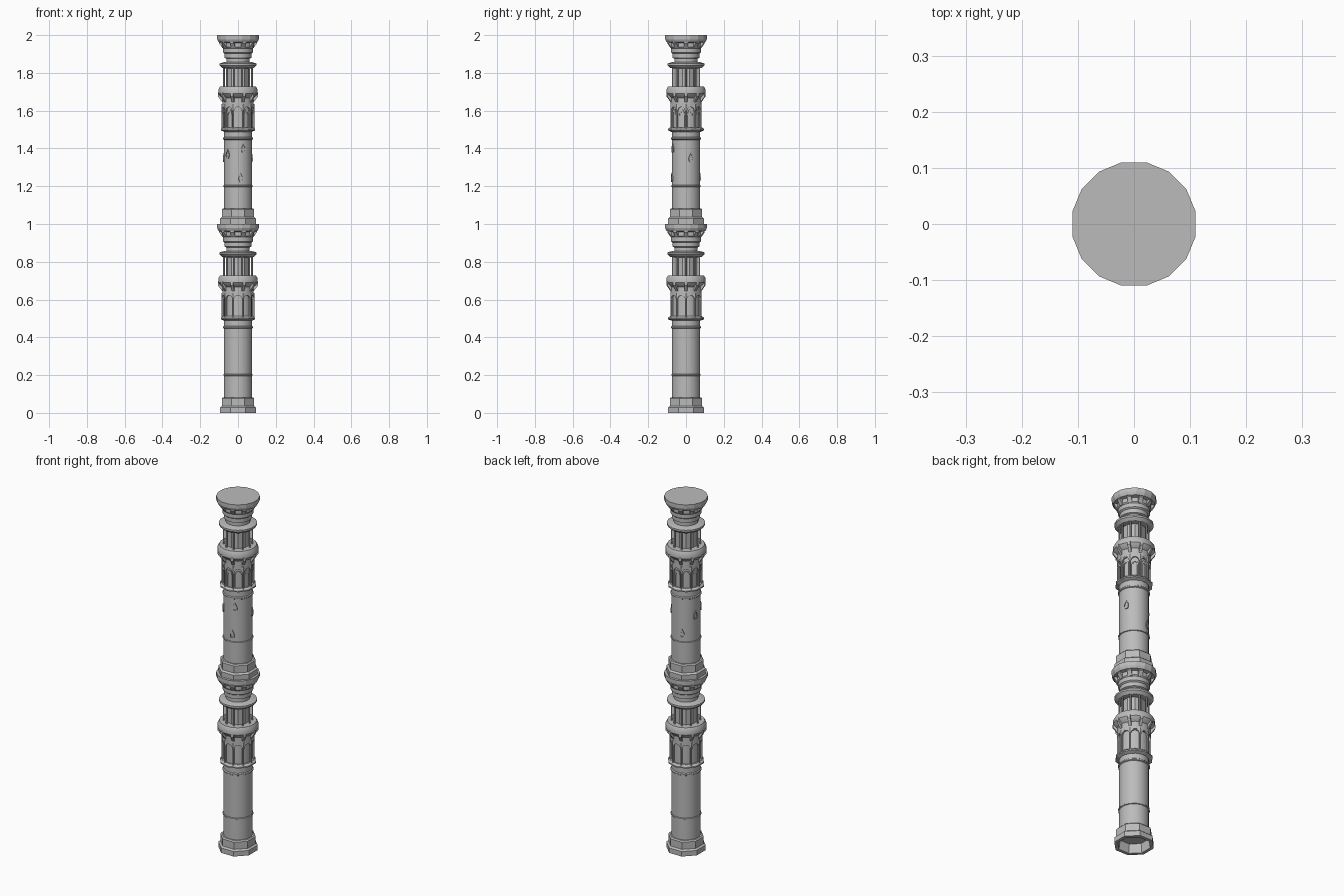
import bpy, bmesh
from math import sin, cos, tan, pi, radians
from mathutils import Matrix, Vector

if "Cube" in bpy.data.objects:
    bpy.data.objects.remove(bpy.data.objects["Cube"], do_unlink=True)

stone = bpy.data.materials.new("grey stone")
stone.use_nodes = True
stone.diffuse_color = (0.5, 0.5, 0.5, 1)
stone.node_tree.nodes["Principled BSDF"].inputs["Base Color"].default_value = (0.5, 0.5, 0.5, 1)

BAYS = 10
HALF = tan(pi / BAYS)


def finish(bm, name, smooth=False):
    bmesh.ops.recalc_face_normals(bm, faces=bm.faces)
    mesh = bpy.data.meshes.new(name)
    bm.to_mesh(mesh)
    bm.free()
    mesh.materials.append(stone)
    obj = bpy.data.objects.new(name, mesh)
    bpy.context.collection.objects.link(obj)
    if smooth:
        bpy.ops.object.select_all(action='DESELECT')
        obj.select_set(True)
        bpy.context.view_layer.objects.active = obj
        bpy.ops.object.shade_smooth_by_angle(angle=radians(30))
    return obj


def turned(name, profile, base, sides=16, smooth=True):
    """Turn (radius across flats, height) points round the axis and cap both ends."""
    bm = bmesh.new()
    rings = []
    for r, z in profile:
        R = r / cos(pi / sides)
        rings.append([bm.verts.new((R * cos((i + .5) * 2 * pi / sides),
                                    R * sin((i + .5) * 2 * pi / sides), z + base))
                      for i in range(sides)])
    for a, b in zip(rings, rings[1:]):
        for i in range(sides):
            j = (i + 1) % sides
            bm.faces.new((a[i], a[j], b[j], b[i]))
    bm.faces.new(rings[0])
    bm.faces.new(rings[-1])
    return finish(bm, name, smooth)


def prism(bm, outline, depth, radius, angle):
    """Extrude an outline (sideways, height) outwards from a given radius."""
    rot = Matrix.Rotation(angle, 4, 'Z')
    back = [bm.verts.new(rot @ Vector((radius, s, z))) for s, z in outline]
    front = [bm.verts.new(rot @ Vector((radius + depth, s, z))) for s, z in outline]
    bm.faces.new(back)
    bm.faces.new(front)
    n = len(outline)
    for i in range(n):
        j = (i + 1) % n
        bm.faces.new((back[i], back[j], front[j], front[i]))


def bay_angles(shift=0.0):
    return [-pi / 2 + (i + shift) * 2 * pi / BAYS for i in range(BAYS)]


def arch(w, z0, spring, rise, steps=4):
    """Pointed arch from lower left, over the point, to lower right."""
    left = [(-w * cos(t * pi / 2 / steps) ** 0.8, spring + rise * sin(t * pi / 2 / steps))
            for t in range(steps)]
    return [(-w, z0)] + left + [(0, spring + rise)] + [(-s, z) for s, z in reversed(left)] + [(w, z0)]


def arcade(name, outer, inner, radius, depth):
    """Ring of arched frames, open at the foot."""
    bm = bmesh.new()
    for a in bay_angles():
        prism(bm, outer + inner[::-1], depth, radius, a)
    return finish(bm, name)


def posts(name, radius, thick, z0, z1, shift):
    bm = bmesh.new()
    for a in bay_angles(shift):
        place = Matrix.Translation((radius * cos(a), radius * sin(a), (z0 + z1) / 2))
        bmesh.ops.create_cone(bm, cap_ends=True, segments=8, radius1=thick, radius2=thick,
                              depth=z1 - z0, matrix=place)
    return finish(bm, name, True)


def corbels(name, z0, z1, r0, r1, width):
    """Ring of wedge brackets leaning out to carry a cornice."""
    bm = bmesh.new()
    for a in bay_angles(0.5):
        rot = Matrix.Rotation(a, 4, 'Z')
        side = [(r0 - .02, z0), (r0, z0), (r1, (z0 + z1) / 2 + .005), (r1, z1), (r0 - .02, z1)]
        L = [bm.verts.new(rot @ Vector((r, -width, z))) for r, z in side]
        R = [bm.verts.new(rot @ Vector((r, width, z))) for r, z in side]
        bm.faces.new(L)
        bm.faces.new(R)
        for i in range(len(side)):
            j = (i + 1) % len(side)
            bm.faces.new((L[i], L[j], R[j], R[i]))
    return finish(bm, name)


def storey(level, base):
    """One tower stage, one unit tall; the two stages are stacked."""
    # foot with a hollow underside
    turned(level + "_foot", [(.072, .05), (.078, 0), (.0955, 0), (.0955, .028), (.086, .036),
                             (.086, .076), (.08, .082), (.07, .082)], base, 8, False)
    # round shaft with thin bands
    turned(level + "_shaft", [(.074, .07), (.074, .196), (.078, .198), (.078, .204), (.074, .206),
                              (.074, .446), (.079, .449), (.079, .456), (.074, .46),
                              (.074, .49), (.074, .64)], base)
    # arcade sill and head
    turned(level + "_arcade_sill", [(.074, .488), (.091, .496), (.091, .503), (.08, .512),
                                    (.07, .512)], base, BAYS, False)
    turned(level + "_arcade_head", [(.07, .625), (.083, .625), (.083, .672), (.07, .672)], base)
    # projecting cornice and its brackets
    turned(level + "_cornice", [(.07, .66), (.084, .668), (.098, .682), (.104, .69), (.104, .712),
                                (.095, .728), (.07, .728)], base)
    corbels(level + "_cornice_brackets", base + .645, base + .695, .084, .106, .007)
    # open gallery
    turned(level + "_gallery_core", [(.057, .72), (.057, .84)], base, BAYS, False)
    posts(level + "_gallery_posts", .074, .0045, base + .72, base + .835, 0.5)
    turned(level + "_gallery_roof", [(.06, .822), (.083, .826), (.097, .84), (.097, .85),
                                     (.07, .858), (.055, .858)], base)
    # stepped neck
    turned(level + "_neck", [(.062, .85), (.062, .876), (.071, .88), (.071, .902), (.079, .908),
                             (.079, .93), (.084, .936), (.084, .97)], base)
    # crown carried on brackets
    turned(level + "_crown", [(.08, .958), (.103, .963), (.11, .978), (.11, 1.0)], base, 16, False)
    corbels(level + "_crown_brackets", base + .932, base + .97, .083, .1, .011)


storey("lower", 0)
storey("upper", 1)

# lower arcade: broad plain bays
w = .081 * HALF
arcade("lower_arcade", [(-w, .505), (-w, .635), (w, .635), (w, .505)],
       arch(w * .82, .505, .598, .024), .071, .011)

# upper arcade: deep bays with an inner arched frame
arcade("upper_arcade", [(-w, 1.505), (-w, 1.635), (w, 1.635), (w, 1.505)],
       arch(w * .84, 1.505, 1.585, .035), .071, .011)
arcade("upper_arcade_frames", arch(w * .64, 1.51, 1.575, .032), arch(w * .42, 1.51, 1.572, .02),
       .071, .008)

# pointed drop-shaped windows winding up the upper shaft
DROP = [(0, .027), (-.007, .014), (-.012, 0), (-.012, -.012), (-.006, -.022),
        (.006, -.022), (.012, -.012), (.012, 0), (.007, .014)]
bm = bmesh.new()
for deg, z in [(-136, 1.37), (-67, 1.4), (-78, 1.245), (20, 1.35), (110, 1.25), (165, 1.35)]:
    rot = Matrix.Rotation(radians(deg), 4, 'Z')
    loops = []
    for size, r in [(1, .071), (1, .079), (.68, .079), (.68, .0752)]:
        loops.append([bm.verts.new(rot @ Vector((r, s * size, z + h * size))) for s, h in DROP])
    for a, b in zip(loops, loops[1:]):
        for i in range(len(DROP)):
            j = (i + 1) % len(DROP)
            bm.faces.new((a[i], a[j], b[j], b[i]))
    bm.faces.new(loops[-1])
finish(bm, "drop_windows")
